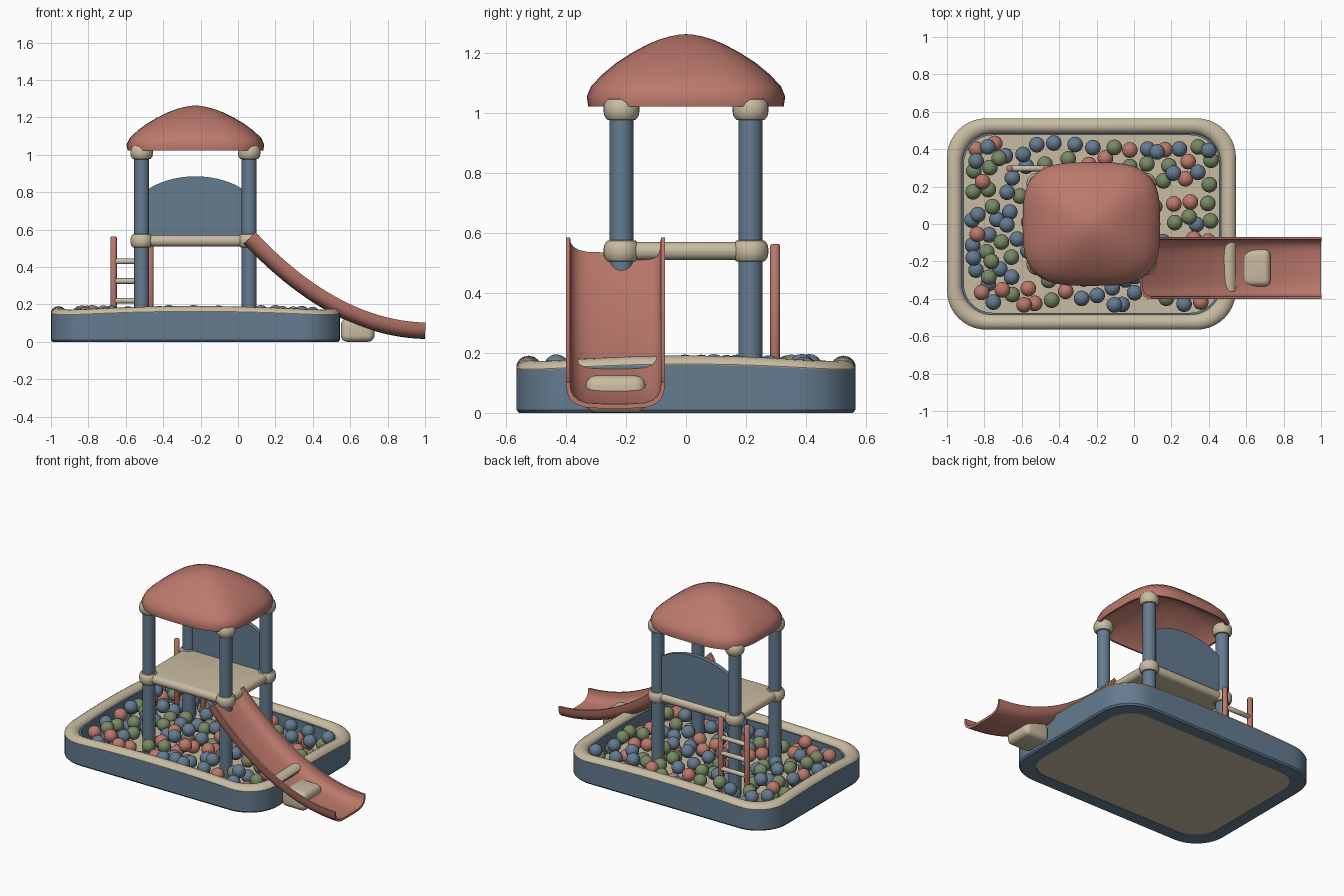
import bpy, bmesh, math, random
from mathutils import Vector

if "Cube" in bpy.data.objects:
    bpy.data.objects.remove(bpy.data.objects["Cube"])

random.seed(4)


def material(name, rgb):
    m = bpy.data.materials.new(name)
    m.diffuse_color = (*rgb, 1)
    m.use_nodes = True
    m.node_tree.nodes["Principled BSDF"].inputs["Base Color"].default_value = m.diffuse_color
    return m


BLUE = material("blue", (0.13, 0.20, 0.28))
RED = material("red", (0.50, 0.19, 0.15))
CREAM = material("cream", (0.58, 0.50, 0.36))
GREEN = material("green", (0.19, 0.25, 0.13))


def finish(name, bm, mat, angle=35):
    bmesh.ops.recalc_face_normals(bm, faces=bm.faces)
    me = bpy.data.meshes.new(name)
    bm.to_mesh(me)
    bm.free()
    me.shade_smooth()
    me.set_sharp_from_angle(angle=math.radians(angle))
    me.materials.append(mat)
    ob = bpy.data.objects.new(name, me)
    bpy.context.collection.objects.link(ob)
    return ob


def loft(name, rings, mat, wrap=False, angle=35):
    """Bridge closed rings; wrap joins last to first, otherwise ends are capped."""
    bm = bmesh.new()
    vs = [[bm.verts.new(p) for p in r] for r in rings]
    n = len(vs[0])
    for k in range(len(vs) if wrap else len(vs) - 1):
        a, b = vs[k], vs[(k + 1) % len(vs)]
        for i in range(n):
            j = (i + 1) % n
            bm.faces.new((a[i], a[j], b[j], b[i]))
    if not wrap:
        bm.faces.new(vs[0])
        bm.faces.new(vs[-1])
    return finish(name, bm, mat, angle)


def lathe(name, profile, centre, mat, n=24):
    cx, cy, cz = centre
    return loft(name, [[(cx + r * math.cos(t), cy + r * math.sin(t), cz + z)
                        for t in (2 * math.pi * i / n for i in range(n))]
                       for r, z in profile], mat)


def rod(name, p, q, r, mat, n=16):
    p, q = Vector(p), Vector(q)
    d = (q - p).normalized()
    u = d.orthogonal().normalized()
    w = d.cross(u)
    rings = []
    for s, k in ((0, .7), (.3, 1), (-.3, 1), (0, .7)):
        base = p if len(rings) < 2 else q
        rings.append([base + d * s * r + (u * math.cos(t) + w * math.sin(t)) * r * k
                      for t in (2 * math.pi * i / n for i in range(n))])
    return loft(name, rings, mat, angle=50)


def rounded_box(name, lo, hi, bev, mat):
    bm = bmesh.new()
    bmesh.ops.create_cube(bm, size=1)
    for v in bm.verts:
        v.co = [(a + b) / 2 + c * (b - a) for a, b, c in zip(lo, hi, v.co)]
    bmesh.ops.bevel(bm, geom=bm.edges[:], offset=bev, segments=5, profile=.5, affect='EDGES')
    return finish(name, bm, mat)


CX, HX, HY, RC = -0.2275, 0.7725, 0.565, 0.21


def basin_ring(d, z, wave=0):
    """Rounded rectangle inset by d; the wave lowers it towards the corners."""
    a, b, r = HX - d, HY - d, RC - d * .6
    pts = []
    for k, (sx, sy) in enumerate(((1, 1), (-1, 1), (-1, -1), (1, -1))):
        for i in range(11):
            t = math.pi / 2 * (k + i / 10)
            pts.append(Vector((sx * (a - r) + r * math.cos(t), sy * (b - r) + r * math.sin(t), 0)))
        nx, ny = ((-1, 1), (-1, -1), (1, -1), (1, 1))[k]
        t = math.pi / 2 * (k + 1)
        end = Vector((nx * (a - r) + r * math.cos(t), ny * (b - r) + r * math.sin(t), 0))
        start = pts[-1].copy()
        pts += [start.lerp(end, i / 12) for i in range(1, 12)]
    return [(p.x + CX, p.y, z - wave * abs(p.x * p.y / (a * b)) ** 2) for p in pts]


# Ball pit basin, rim and floor
loft("basin_wall", [basin_ring(.008, 0), basin_ring(0, .01), basin_ring(0, .16, .025),
                    basin_ring(.09, .16, .025), basin_ring(.09, 0)], BLUE, wrap=True)
loft("basin_rim", [basin_ring(d, z, .025) for d, z in
                   ((.002, .152), (0, .163), (.008, .177), (.022, .187), (.04, .191),
                    (.058, .187), (.072, .177), (.08, .163), (.08, .152))], CREAM, wrap=True)
loft("basin_floor", [basin_ring(.088, .004), basin_ring(.088, .03)], CREAM)

# Posts with collars at deck and roof
COLLAR = [(.035, -.037), (.048, -.034), (.057, -.022), (.06, -.006),
          (.06, .006), (.057, .022), (.048, .034), (.035, .037)]
PX, PY = (-.515, .06), (-.215, .215)
for i, x in enumerate(PX):
    for j, y in enumerate(PY):
        tag = ("left", "right")[i] + ("_front", "_back")[j]
        lathe("post_" + tag, [(.04, .02), (.04, 1.02)], (x, y, 0), BLUE)
        lathe("deck_collar_" + tag, COLLAR, (x, y, .54), CREAM)
        lathe("roof_collar_" + tag, COLLAR, (x, y, 1.012), CREAM)

# Deck
rounded_box("deck", (-.55, -.25, .51), (.095, .25, .57), .029, CREAM)

# Arched back panel
arch = [(-.49, .55), (.035, .55)] + [
    (CX + .2625 * math.cos(math.pi * i / 20), .805 + .08 * math.sin(math.pi * i / 20) ** 1.6)
    for i in range(21)]
loft("back_panel", [[(x, y, z) for x, z in arch] for y in (.2, .23)], BLUE)


# Roof canopy
def roof_ring(s, z, n=40):
    e = 2 / (2 + 1.3 * min(1, s + .15))
    f = lambda v: math.copysign(abs(v) ** e, v)
    return [(CX + .368 * s * f(math.cos(t)), .331 * s * f(math.sin(t)), z)
            for t in (2 * math.pi * i / n for i in range(n))]


loft("roof", [roof_ring(s, z) for s, z in
              ((.01, 1.232), (.2, 1.217), (.4, 1.185), (.7, 1.12), (.9, 1.06), (.95, 1.022),
               (.985, 1.022), (1, 1.055), (.955, 1.09), (.84, 1.13), (.7, 1.168), (.55, 1.2),
               (.4, 1.227), (.28, 1.244), (.16, 1.256), (.06, 1.262), (.01, 1.263))],
     RED, angle=40)

# Slide: U section swept down a curve
HALF = [(.165, .088), (.162, .055), (.152, .03), (.13, .013), (.1, .003), (.05, 0)]
INNER = [(.04, .015), (.095, .018), (.122, .027), (.14, .042), (.149, .06), (.152, .088)]
half = HALF + [(0, 0)]
section = half + [(-y, h) for y, h in reversed(HALF)]
section += [(-y, h) for y, h in reversed(INNER)] + [(0, .015)] + INNER
B = [Vector(p) for p in ((.03, .525), (.30, .24), (.62, .025), (1.0, .015))]
rings = []
for i in range(25):
    t = i / 24
    u = 1 - t
    p = B[0] * u**3 + B[1] * 3 * u * u * t + B[2] * 3 * u * t * t + B[3] * t**3
    d = ((B[1] - B[0]) * u * u + (B[2] - B[1]) * 2 * u * t + (B[3] - B[2]) * t * t).normalized()
    rings.append([(p.x - d.y * h, -.235 + y, p.y + d.x * h) for y, h in section])
loft("slide", rings, RED, angle=40)

# Slide foot block
rounded_box("slide_foot", (.55, -.335, 0), (.73, -.135, .125), .035, CREAM)

# Ladder
for tag, x in (("left", -.665), ("right", -.468)):
    rod("ladder_rail_" + tag, (x, .297, .03), (x, .297, .563), .017, RED)
for i, z in enumerate((.22, .325, .43)):
    rod(f"ladder_rung_{i + 1}", (-.672, .297, z), (-.461, .297, z), .015, CREAM)

# Loose balls
R = .042
meshes = []
for mat in (RED, BLUE, GREEN):
    bm = bmesh.new()
    bmesh.ops.create_uvsphere(bm, u_segments=18, v_segments=12, radius=R)
    ob = finish("ball_" + mat.name, bm, mat, 60)
    meshes.append(ob.data)
    bpy.data.objects.remove(ob)
placed = []
for _ in range(6000):
    if len(placed) == 150:
        break
    p = Vector((CX + random.uniform(-.64, .64), random.uniform(-.435, .435),
                random.uniform(.072, .155)))
    q = Vector((abs(p.x - CX) - .56, abs(p.y) - .355))
    if q.x > 0 and q.y > 0 and q.length > .08:
        continue
    if any((p - o).length < 2 * R for o in placed):
        continue
    if any(math.hypot(p.x - x, p.y - y) < .08 for x in PX for y in PY):
        continue
    placed.append(p)
    me = random.choice(meshes)
    ob = bpy.data.objects.new(f"{me.name}_{len(placed)}", me)
    ob.location = p
    bpy.context.collection.objects.link(ob)
